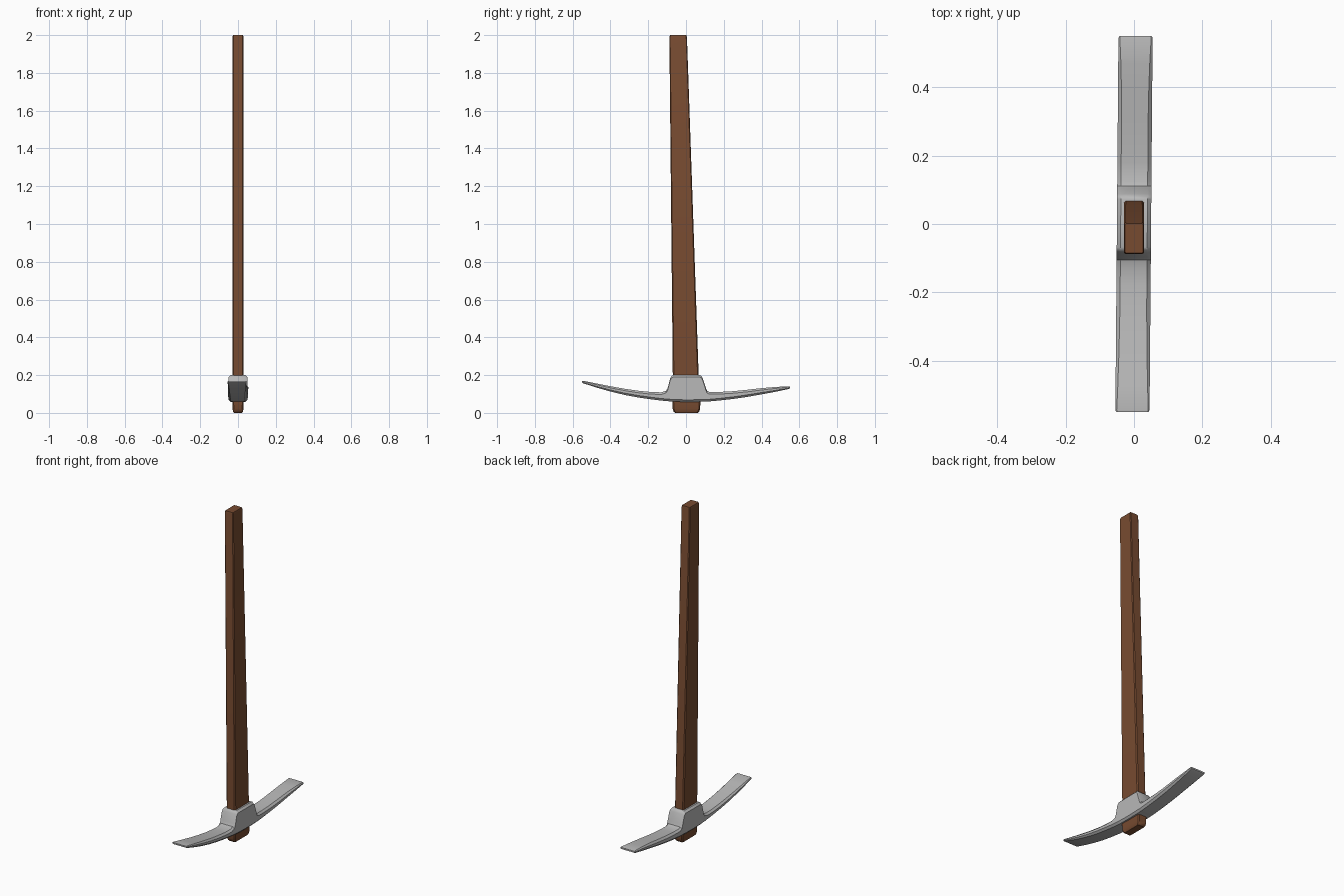
import bpy, bmesh


def material(name, rgb):
    m = bpy.data.materials.new(name)
    m.diffuse_color = (*rgb, 1)
    return m


def octagon(u0, u1, v0, v1, c):
    """Chamfered rectangle outline."""
    return [(u0 + c, v0), (u1 - c, v0), (u1, v0 + c), (u1, v1 - c),
            (u1 - c, v1), (u0 + c, v1), (u0, v1 - c), (u0, v0 + c)]


def loft(name, rings, mat):
    """Skin a list of equal point rings and cap both ends."""
    bm = bmesh.new()
    loops = [[bm.verts.new(p) for p in r] for r in rings]
    for a, b in zip(loops, loops[1:]):
        n = len(a)
        for i in range(n):
            j = (i + 1) % n
            bm.faces.new((a[i], a[j], b[j], b[i]))
    bm.faces.new(loops[0])
    bm.faces.new(loops[-1])
    bmesh.ops.recalc_face_normals(bm, faces=bm.faces)
    me = bpy.data.meshes.new(name)
    bm.to_mesh(me)
    bm.free()
    ob = bpy.data.objects.new(name, me)
    bpy.context.collection.objects.link(ob)
    me.materials.append(mat)
    bpy.ops.object.select_all(action='DESELECT')
    ob.select_set(True)
    bpy.context.view_layer.objects.active = ob
    bpy.ops.object.shade_smooth_by_angle(angle=0.6)
    return ob


wood = material("brown wood", (0.185, 0.07, 0.03))
steel = material("grey steel", (0.48, 0.48, 0.48))

# Tapered handle: z, half width in x, y front, y back, chamfer
handle = [(0.0, 0.021, -0.058, 0.062, 0.006), (0.007, 0.026, -0.066, 0.070, 0.007),
          (0.022, 0.029, -0.071, 0.075, 0.007), (0.06, 0.030, -0.072, 0.076, 0.007),
          (0.2, 0.030, -0.070, 0.067, 0.006), (1.99, 0.029, -0.088, 0.005, 0.004),
          (2.0, 0.026, -0.085, 0.002, 0.004)]
loft("handle", [[(x, y, z) for x, y in octagon(-w, w, y0, y1, c)]
                for z, w, y0, y1, c in handle], wood)

# Curved double blade with a raised socket: y, z bottom, z top
head = [(-0.55, 0.161, 0.169), (-0.545, 0.157, 0.170), (-0.47, 0.133, 0.155),
        (-0.40, 0.113, 0.141), (-0.32, 0.094, 0.127), (-0.25, 0.081, 0.117),
        (-0.18, 0.071, 0.110), (-0.13, 0.065, 0.109), (-0.105, 0.063, 0.117),
        (-0.097, 0.062, 0.132), (-0.083, 0.061, 0.185), (-0.075, 0.060, 0.197),
        (-0.068, 0.060, 0.2), (0.0, 0.058, 0.2), (0.073, 0.059, 0.2),
        (0.080, 0.059, 0.197), (0.088, 0.060, 0.185), (0.105, 0.060, 0.132),
        (0.111, 0.060, 0.117), (0.125, 0.061, 0.110), (0.18, 0.066, 0.111),
        (0.25, 0.074, 0.115), (0.32, 0.084, 0.122), (0.40, 0.098, 0.131),
        (0.47, 0.111, 0.137), (0.545, 0.127, 0.141), (0.55, 0.130, 0.139)]
rings = []
for y, z0, z1 in head:
    cx = 0.0045 * y / 0.55          # the blades are set very slightly askew
    w = 0.047 if abs(y) > 0.548 else 0.05
    c = min(0.011, 0.3 * (z1 - z0))
    rings.append([(cx + x, y, z) for x, z in octagon(-w, w, z0, z1, c)])
loft("pick_head", rings, steel)
